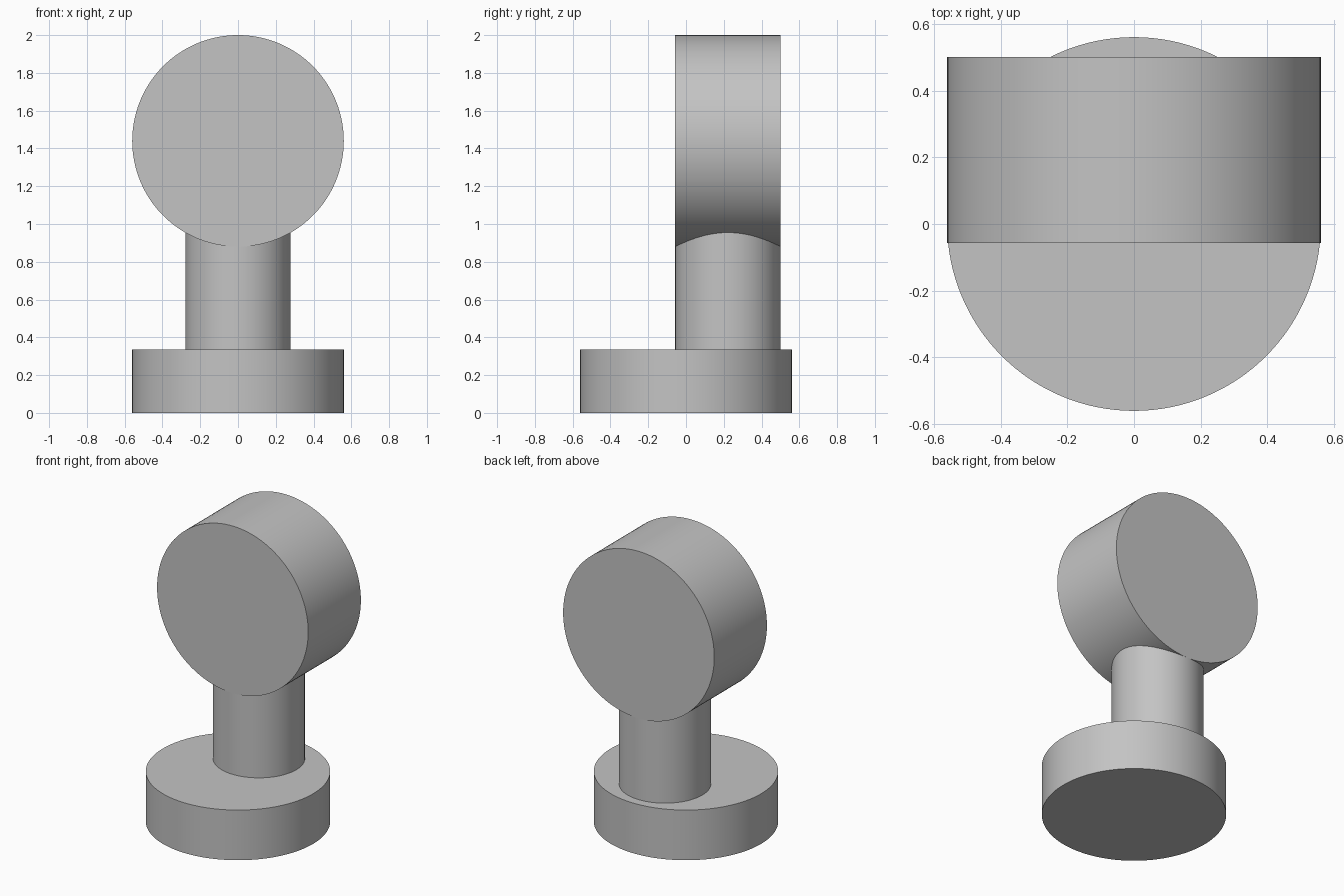
import bpy
import math

cube = bpy.data.objects.get("Cube")
if cube:
    bpy.data.objects.remove(cube, do_unlink=True)

# Single grey material
GREY = (0.55, 0.55, 0.55, 1.0)
grey = bpy.data.materials.new("plain_grey")
grey.use_nodes = True
grey.diffuse_color = GREY
grey.node_tree.nodes["Principled BSDF"].inputs["Base Color"].default_value = GREY


def cylinder(name, radius, start, end, y=0.0):
    """Upright smooth cylinder between two heights."""
    bpy.ops.mesh.primitive_cylinder_add(
        vertices=128, radius=radius, depth=end - start,
        location=(0, y, (start + end) / 2))
    obj = bpy.context.object
    obj.name = name
    obj.data.materials.append(grey)
    bpy.ops.object.shade_smooth_by_angle(angle=math.radians(30))
    return obj


RADIUS = 0.56
OFFSET = 0.222          # neck and head sit behind the base centre
HALF_DEPTH = 0.279
HEAD_Z = 2 - RADIUS

# Round base
cylinder("base", RADIUS, 0, 0.336)

# Neck, ending just inside the underside of the head
cylinder("neck", HALF_DEPTH, 0.336, 0.96, OFFSET)

# Disc head, turned so its flat faces point front and back
head = cylinder("head", RADIUS, HEAD_Z - HALF_DEPTH, HEAD_Z + HALF_DEPTH, OFFSET)
head.rotation_euler.x = math.pi / 2
